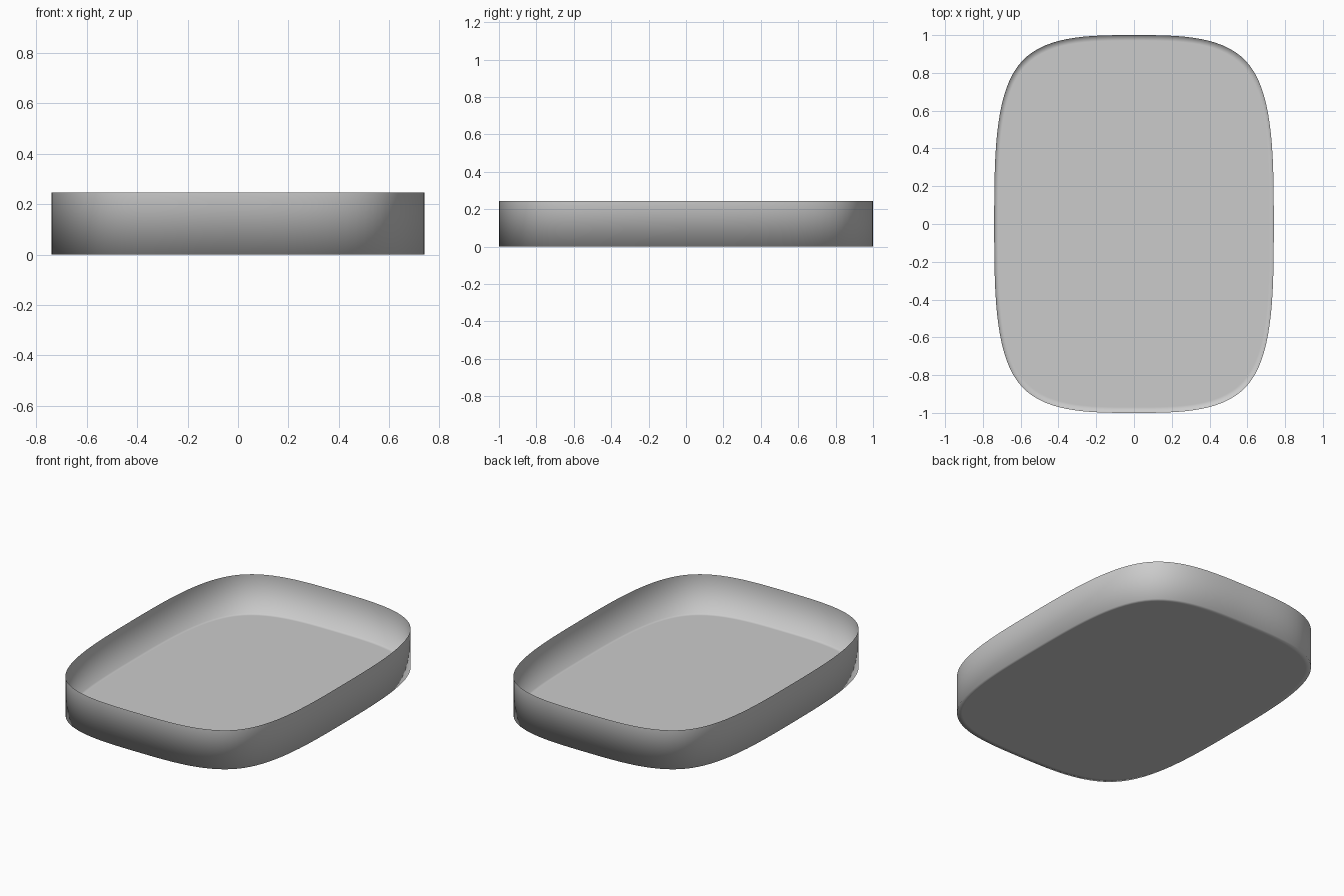
import bpy, bmesh

if "Cube" in bpy.data.objects:
    bpy.data.objects.remove(bpy.data.objects["Cube"])

HALF_X, HALF_Y, HEIGHT = 0.74, 1.0, 0.245
STEPS = 16  # segments per eighth of the outline


def outline():
    """Rounded-rectangle outline: uniform cubic B-spline around a rectangle."""
    ctrl = [(1, 0), (1, 1), (0, 1), (-1, 1), (-1, 0), (-1, -1), (0, -1), (1, -1)]
    pts = []
    for i in range(8):
        p = [ctrl[(i + k - 1) % 8] for k in range(4)]
        for s in range(STEPS):
            t = s / STEPS
            w = ((1 - t) ** 3 / 6, (3 * t**3 - 6 * t**2 + 4) / 6,
                 (-3 * t**3 + 3 * t**2 + 3 * t + 1) / 6, t**3 / 6)
            pts.append((HALF_X * sum(a * q[0] for a, q in zip(w, p)),
                        HALF_Y * sum(a * q[1] for a, q in zip(w, p))))
    return pts


bm = bmesh.new()
pts = outline()


def ring(scale, z):
    return [bm.verts.new((x * scale, y * scale, z)) for x, y in pts]


def bridge(lower, upper):
    n = len(lower)
    for i in range(n):
        j = (i + 1) % n
        bm.faces.new((lower[i], lower[j], upper[j], upper[i]))


# Thin upright wall, open at the top
rim, base, inner = ring(1, HEIGHT), ring(1, 0), ring(0.97, 0)
bridge(base, rim)

# Flat floor with a narrow border ring for soft shading at the wall
bridge(inner, base)
bm.faces.new(inner[::-1])

for f in bm.faces:
    f.smooth = True
mesh = bpy.data.meshes.new("tray")
bm.to_mesh(mesh)
bm.free()
tray = bpy.data.objects.new("tray", mesh)
bpy.context.collection.objects.link(tray)
